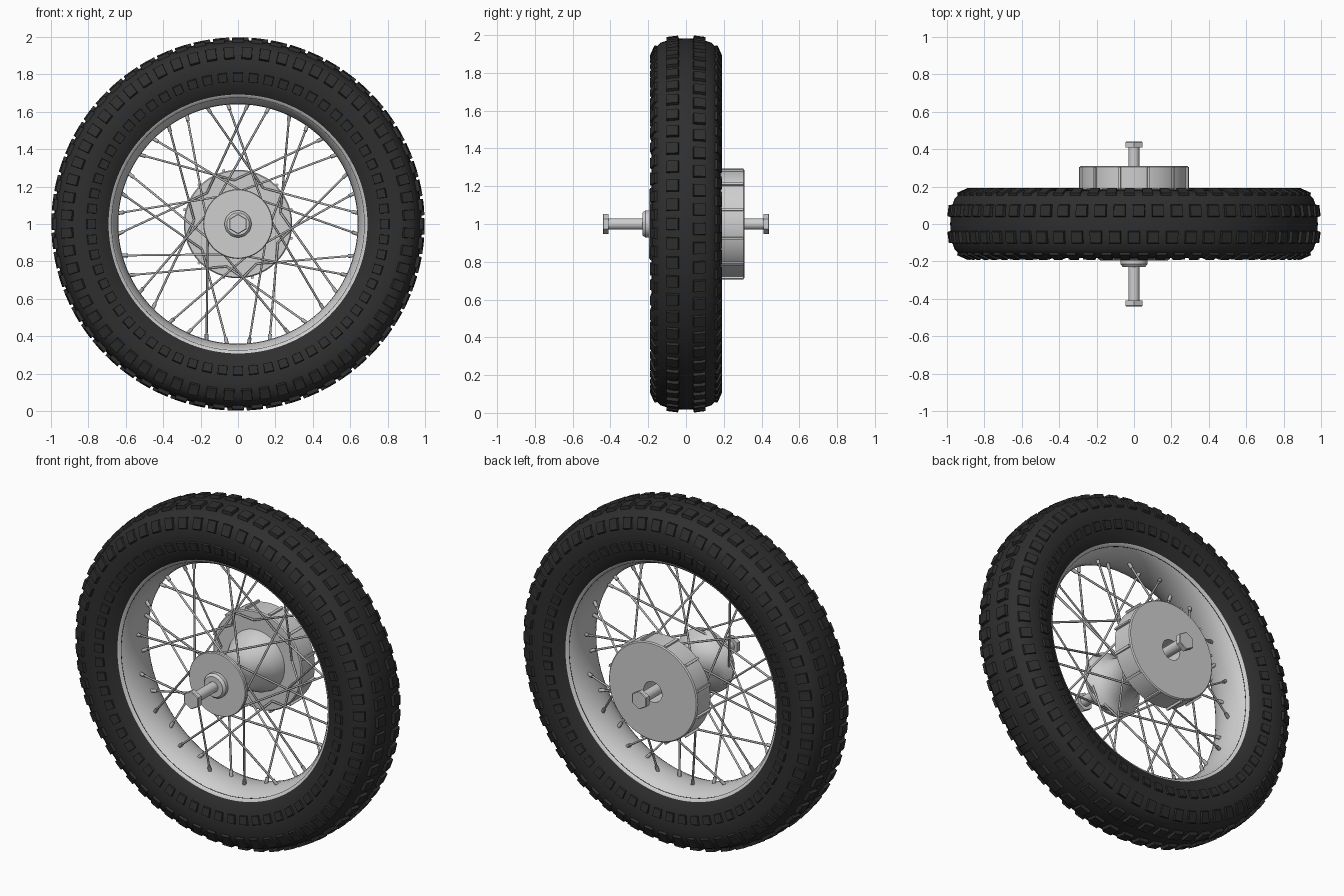
import bpy, bmesh, math
from mathutils import Vector

if "Cube" in bpy.data.objects:
    bpy.data.objects.remove(bpy.data.objects["Cube"])


def material(name, v):
    m = bpy.data.materials.new(name)
    m.diffuse_color = (v, v, v, 1)
    m.use_nodes = True
    m.node_tree.nodes["Principled BSDF"].inputs["Base Color"].default_value = m.diffuse_color
    return m


RUBBER = material("black_rubber", 0.028)
METAL = material("light_metal", 0.62)
STEEL = material("spoke_steel", 0.45)


def polar(y, r, t):
    # The wheel turns around the y axis at height 1
    return Vector((r * math.sin(t), y, 1 + r * math.cos(t)))


def finish(bm, name, mat, smooth=None):
    bmesh.ops.remove_doubles(bm, verts=bm.verts, dist=0.0001)
    bmesh.ops.recalc_face_normals(bm, faces=bm.faces)
    me = bpy.data.meshes.new(name)
    bm.to_mesh(me)
    bm.free()
    me.materials.append(mat)
    ob = bpy.data.objects.new(name, me)
    bpy.context.collection.objects.link(ob)
    if smooth:
        bpy.ops.object.select_all(action='DESELECT')
        ob.select_set(True)
        bpy.context.view_layer.objects.active = ob
        bpy.ops.object.shade_smooth_by_angle(angle=math.radians(smooth))
    return ob


def lathe(name, profile, mat, n=64, smooth=35, closed=False):
    # Spin a (y, radius) profile around the axle
    bm = bmesh.new()
    rings = [[bm.verts.new(polar(y, r, 2 * math.pi * i / n)) for y, r in profile]
             for i in range(n)]
    m = len(profile)
    for i in range(n):
        a, b = rings[i], rings[(i + 1) % n]
        for j in range(m if closed else m - 1):
            k = (j + 1) % m
            bm.faces.new((a[j], a[k], b[k], b[j]))
    return finish(bm, name, mat, smooth)


def box(bm, c):
    # Eight corners: four low, four high
    v = [bm.verts.new(p) for p in c]
    for f in ((0, 1, 2, 3), (7, 6, 5, 4), (0, 4, 5, 1),
              (1, 5, 6, 2), (2, 6, 7, 3), (3, 7, 4, 0)):
        bm.faces.new([v[i] for i in f])


def rod(bm, a, b, rad, sides=6):
    # Straight capped rod between two points
    q = (b - a).to_track_quat('Z', 'Y')
    rings = []
    for p in (a, b):
        rings.append([bm.verts.new(p + q @ Vector((rad * math.cos(2 * math.pi * k / sides),
                                                   rad * math.sin(2 * math.pi * k / sides), 0)))
                      for k in range(sides)])
    for k in range(sides):
        l = (k + 1) % sides
        bm.faces.new((rings[0][k], rings[0][l], rings[1][l], rings[1][k]))
    bm.faces.new(rings[0])
    bm.faces.new(rings[1])


def mirrored(half):
    # Complete a half profile that ends at y = 0
    return half + [(-y, r) for y, r in reversed(half[:-1])]


# Tyre carcass
tyre = mirrored([(0.125, 0.675), (0.138, 0.692), (0.158, 0.725), (0.174, 0.77), (0.182, 0.83),
                 (0.18, 0.885), (0.165, 0.93), (0.135, 0.96), (0.08, 0.978), (0, 0.983)])
lathe("tyre", tyre, RUBBER, n=120, smooth=40, closed=True)

# Tread blocks: three rows on each side
COUNT = 60
rows = [((0.035, 0.981), (0.105, 0.972), 0.018, 0.66, 0.0),
        ((0.152, 0.945), (0.181, 0.88), 0.014, 0.62, 0.5),
        ((0.181, 0.812), (0.170, 0.757), 0.010, 0.64, 0.0)]
bm = bmesh.new()
for side in (1, -1):
    for p, q, height, fill, shift in rows:
        p, q = Vector(p), Vector(q)
        along = (q - p).normalized()
        out = Vector((-along.y, along.x))
        if out.dot(Vector((0.5, 0.2))) < 0 and out.y < 0:
            out = -out
        half = math.pi / COUNT * fill
        for i in range(COUNT):
            t = 2 * math.pi * (i + shift + (0.25 if side > 0 else 0)) / COUNT
            corners = []
            for lift, shrink in ((-0.012, 0), (height, 0.005)):
                a = p + out * lift + along * shrink
                b = q + out * lift - along * shrink
                h = half - shrink * 0.8
                for e, s in ((a, -1), (b, -1), (b, 1), (a, 1)):
                    corners.append(polar(side * e.x, e.y, t + s * h))
            box(bm, corners)
finish(bm, "tread_blocks", RUBBER)

# Rim: shallow channel with rolled edges
rim = mirrored([(0.128, 0.698), (0.138, 0.692), (0.134, 0.683), (0.115, 0.668),
                (0.08, 0.652), (0.04, 0.643), (0, 0.640)])
rim_back = [(-0.10, 0.69), (-0.05, 0.668), (0.05, 0.668), (0.10, 0.69)]
lathe("rim", rim + rim_back, METAL, n=120, smooth=40, closed=True)

# Hub shell with front flange, waist and flare toward the drum
lathe("hub_body", [(-0.195, 0), (-0.195, 0.182), (-0.19, 0.186), (-0.175, 0.186),
                   (-0.168, 0.18), (-0.15, 0.15), (-0.115, 0.125), (-0.06, 0.112),
                   (0.0, 0.114), (0.06, 0.13), (0.11, 0.152), (0.15, 0.172), (0.185, 0.18)],
      METAL)

# Brake drum with centre recess
lathe("brake_drum", [(0.18, 0), (0.18, 0.284), (0.186, 0.29), (0.304, 0.29), (0.31, 0.284),
                     (0.31, 0.06), (0.2, 0.06), (0.2, 0)], METAL, n=72)

# Drum fins
bm = bmesh.new()
for i in range(12):
    t = 2 * math.pi * (i + 0.5) / 12
    box(bm, [polar(y, r, t + s * 0.024) for r in (0.28, 0.302)
             for y, s in ((0.186, -1), (0.304, -1), (0.304, 1), (0.186, 1))])
finish(bm, "drum_fins", METAL)

# Front bearing boss
lathe("bearing_boss", [(-0.19, 0.072), (-0.215, 0.072), (-0.23, 0.06), (-0.23, 0.0)],
      METAL, n=32)

# Axle and its hexagonal ends
lathe("axle", [(-0.42, 0), (-0.42, 0.03), (0.42, 0.03), (0.42, 0)], METAL, n=24)
for name, s in (("front_axle_nut", -1), ("rear_axle_nut", 1)):
    lathe(name, [(s * 0.41, 0), (s * 0.41, 0.054), (s * 0.436, 0.054), (s * 0.44, 0.05),
                 (s * 0.44, 0)], METAL, n=6, smooth=None)

# Crossed spokes, alternating between flange and drum, with nipples at the rim
spokes, nipples = bmesh.new(), bmesh.new()
for i in range(36):
    t = math.radians(10 * i + 5)
    turn = 1 if (i // 2) % 2 else -1
    if i % 2:
        hub = polar(-0.172 - 0.006 * turn, 0.165, t + turn * math.radians(63))
        end = polar(-0.02, 0.65, t)
    else:
        hub = polar(0.178, 0.235, t + turn * math.radians(50))
        end = polar(0.02, 0.65, t)
    rod(spokes, hub, end, 0.006)
    rod(nipples, end + (hub - end).normalized() * 0.04, end, 0.010, 8)
finish(spokes, "spokes", STEEL, 65)
finish(nipples, "spoke_nipples", STEEL, 50)
